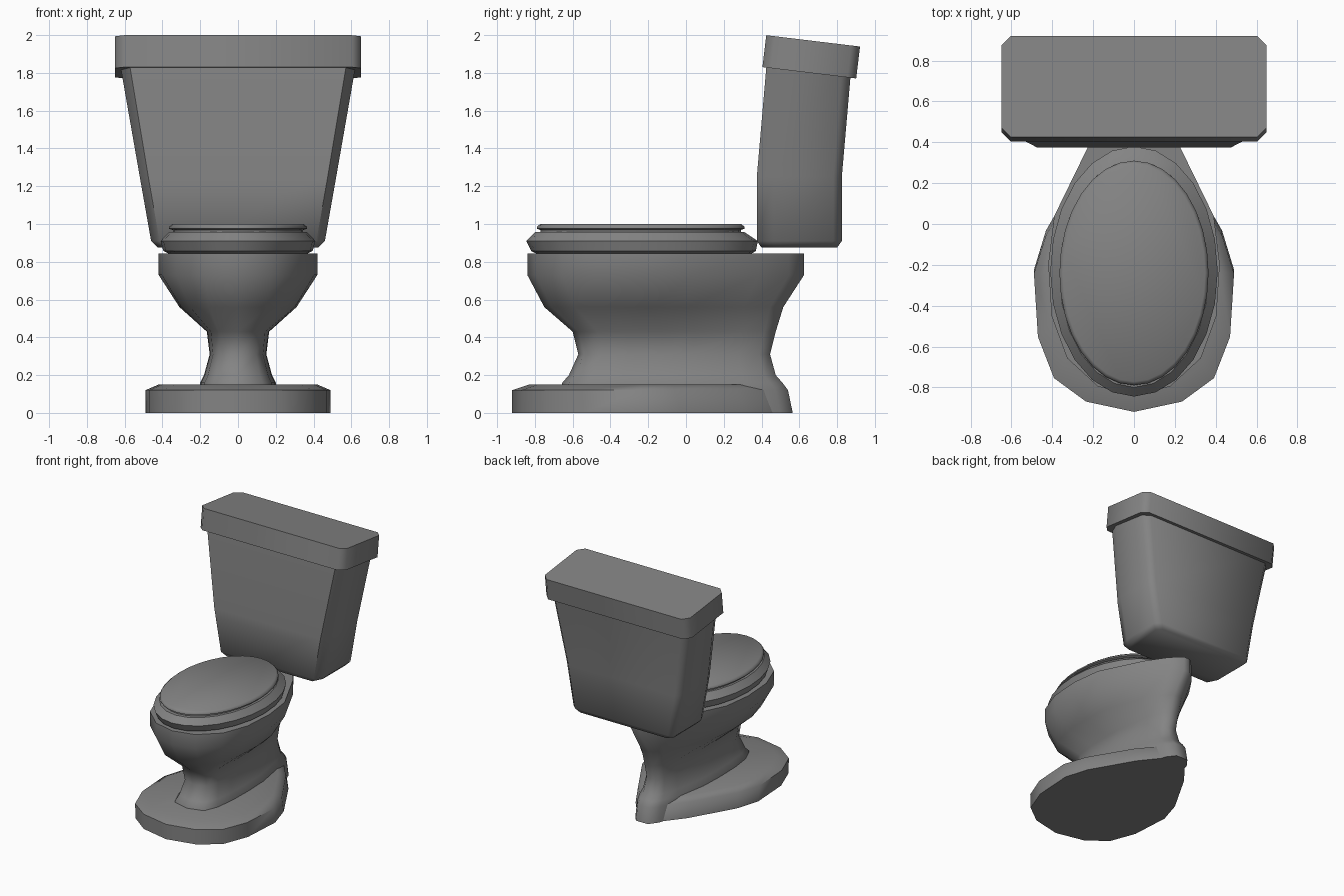
import bpy, math

if "Cube" in bpy.data.objects:
    bpy.data.objects.remove(bpy.data.objects["Cube"])

grey = bpy.data.materials.new("dark_grey")
grey.diffuse_color = (.23, .23, .23, 1)
grey.use_nodes = True
grey.node_tree.nodes["Principled BSDF"].inputs["Base Color"].default_value = grey.diffuse_color


def loft(name, rings, angle=35):
    """Skin a stack of equal-length rings and cap both ends."""
    n = len(rings[0])
    verts = [v for r in rings for v in r]
    faces = [tuple(range(n))[::-1], tuple(range((len(rings) - 1) * n, len(rings) * n))]
    for k in range(len(rings) - 1):
        for i in range(n):
            j = (i + 1) % n
            faces.append((k * n + i, k * n + j, k * n + n + j, k * n + n + i))
    me = bpy.data.meshes.new(name)
    me.from_pydata(verts, [], faces)
    me.materials.append(grey)
    ob = bpy.data.objects.new(name, me)
    bpy.context.collection.objects.link(ob)
    bpy.ops.object.select_all(action='DESELECT')
    ob.select_set(True)
    bpy.context.view_layer.objects.active = ob
    bpy.ops.object.shade_smooth_by_angle(angle=math.radians(angle))
    return ob


def egg(half, z, hw, y0, y1, p=1.0):
    """Mirror a half outline (x 0..1, y 0..1) and fit it to a width and y range."""
    pts = [(hw * x ** p, y0 + (y1 - y0) * y, z) for x, y in half]
    return pts + [(-x, y, z) for x, y, z in reversed(pts) if x > 1e-6]


def ellipse(z, hw, y0, y1, n=32):
    c, r = (y0 + y1) / 2, (y1 - y0) / 2
    return [(hw * math.sin(a), c - r * math.cos(a), z)
            for a in (2 * math.pi * i / n for i in range(n))]


def chamfered(z, hw, y0, y1, c, front):
    """Rectangle with cut corners; the front cuts reach further along the sides."""
    return [(hw - c, y0, z), (hw, y0 + front, z), (hw, y1 - c, z), (hw - c, y1, z),
            (c - hw, y1, z), (-hw, y1 - c, z), (-hw, y0 + front, z), (c - hw, y0, z)]


# foot plate
foot_half = [(0, 0), (.48, .035), (.80, .115), (.96, .255), (1, .47), (.88, .60),
             (.48, .83), (.12, .98), (0, 1)]
loft("foot_plate", [egg(foot_half, z, hw, y0, y1) for z, hw, y0, y1 in [
    (0, .49, -.92, .56), (.12, .49, -.92, .52), (.15, .42, -.83, .44)]], 65)

# pedestal and bowl
bowl_half = [(0, 0), (.42, .03), (.78, .125), (.96, .265), (1, .44), (.93, .60),
             (.53, .835), (.27, .945), (.07, 1)]
loft("pedestal_bowl", [egg(bowl_half, *s) for s in [
    (0, .20, -.66, .565, .5), (.12, .20, -.66, .54, .5), (.16, .20, -.655, .51, .5),
    (.20, .18, -.62, .475, .5), (.31, .15, -.57, .445, .5), (.43, .165, -.60, .475, .55),
    (.56, .31, -.75, .515, .8), (.73, .42, -.84, .625, 1), (.845, .42, -.84, .625, 1)]], 70)

# seat
loft("seat", [ellipse(*s, n=24) for s in [
    (.845, .37, -.795, .35), (.857, .395, -.82, .37), (.91, .41, -.845, .38),
    (.957, .365, -.80, .31)]], 35)

# seat lid
loft("seat_lid", [ellipse(*s) for s in [
    (.955, .345, -.77, .29), (.968, .345, -.77, .29), (.975, .365, -.79, .31),
    (.985, .365, -.79, .31), (1.0, .348, -.772, .292)]], 60)

# tank, flaring and leaning back toward the top
loft("tank", [chamfered(*s) for s in [
    (.875, .425, .40, .80, .04, .08), (.91, .46, .375, .825, .045, .09),
    (1.25, .52, .375, .825, .045, .09), (1.85, .625, .427, .877, .05, .1)]], 57)

# tank lid, tilted
lid = loft("tank_lid", [chamfered(z, .65, -.25, .25, .047, .047) for z in (-.085, .085)], 50)
lid.location = (0, .663, 1.885)
lid.rotation_euler = (math.radians(-6.9), 0, 0)
